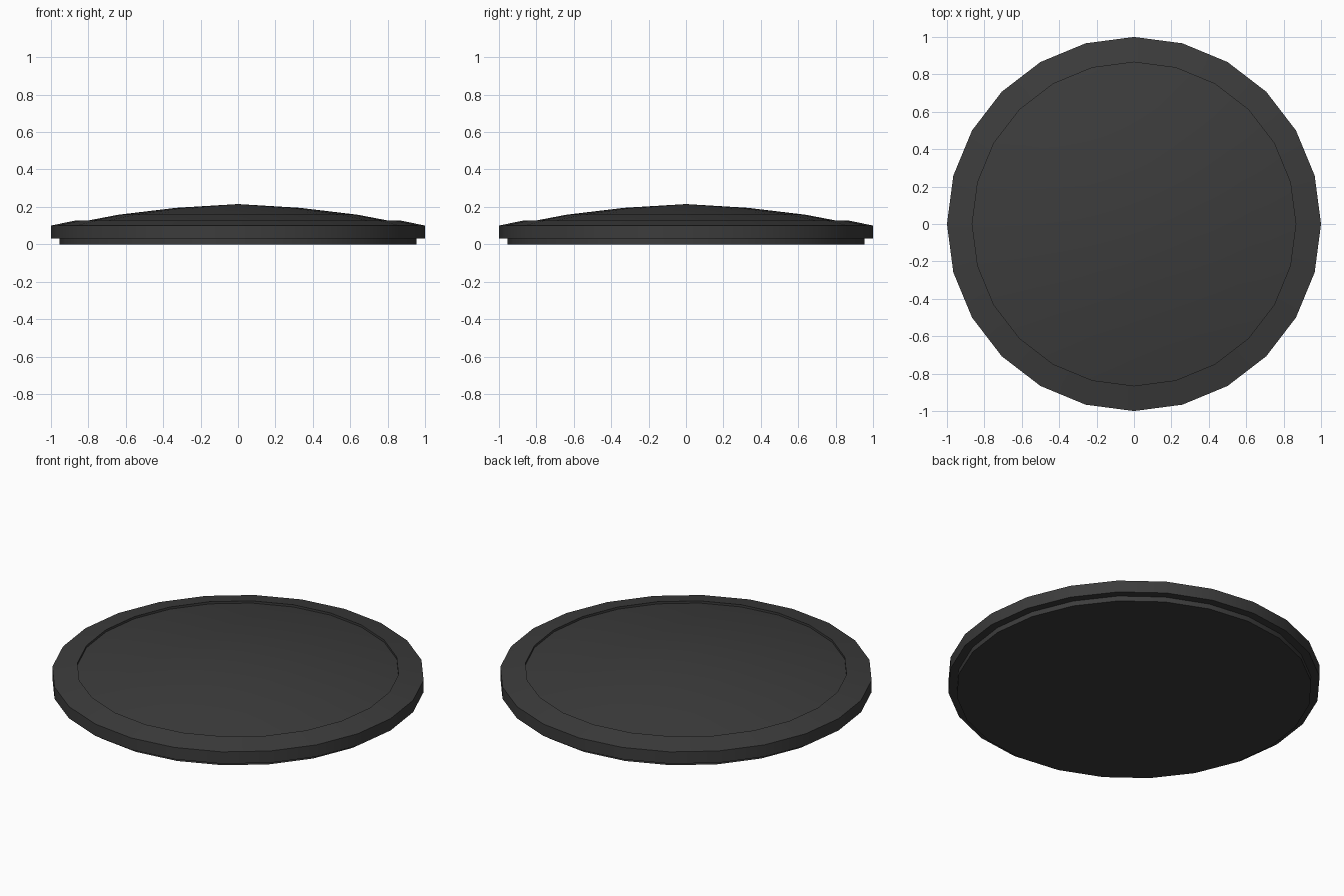
import bpy, bmesh, math

if "Cube" in bpy.data.objects:
    bpy.data.objects.remove(bpy.data.objects["Cube"])

SIDES = 24

mat = bpy.data.materials.new("dark_grey")
mat.diffuse_color = (0.045, 0.045, 0.045, 1)
mat.use_nodes = True
mat.node_tree.nodes["Principled BSDF"].inputs["Base Color"].default_value = mat.diffuse_color


def lathe(name, profile):
    """Revolve (radius, z) points around z; radius 0 makes a pole."""
    bm = bmesh.new()
    rings = []
    for r, z in profile:
        if r == 0:
            rings.append([bm.verts.new((0, 0, z))] * SIDES)
        else:
            rings.append([bm.verts.new((r * math.cos(2 * math.pi * i / SIDES),
                                        r * math.sin(2 * math.pi * i / SIDES), z))
                          for i in range(SIDES)])
    for a, b in zip(rings, rings[1:]):
        for i in range(SIDES):
            j = (i + 1) % SIDES
            corners = list(dict.fromkeys((a[i], a[j], b[j], b[i])))
            bm.faces.new(corners)
    bmesh.ops.recalc_face_normals(bm, faces=bm.faces)
    mesh = bpy.data.meshes.new(name)
    bm.to_mesh(mesh)
    bm.free()
    mesh.materials.append(mat)
    obj = bpy.data.objects.new(name, mesh)
    bpy.context.collection.objects.link(obj)
    bpy.ops.object.select_all(action='DESELECT')
    obj.select_set(True)
    bpy.context.view_layer.objects.active = obj
    bpy.ops.object.shade_smooth_by_angle(angle=math.radians(30))
    # sharp border where the sloped rim meets its wall and the dome
    return obj


# Whole lid as one closed skin: foot, rim, small step, shallow dome
lathe("domed_disc", [
    (0, 0), (0.955, 0),            # underside
    (0.955, 0.03), (1.0, 0.03),    # recessed foot
    (1.0, 0.10), (0.865, 0.128),   # rim wall and sloped rim top
    (0.865, 0.115),                # step down to the dome
    (0.64, 0.158), (0.33, 0.195), (0, 0.215),
])
